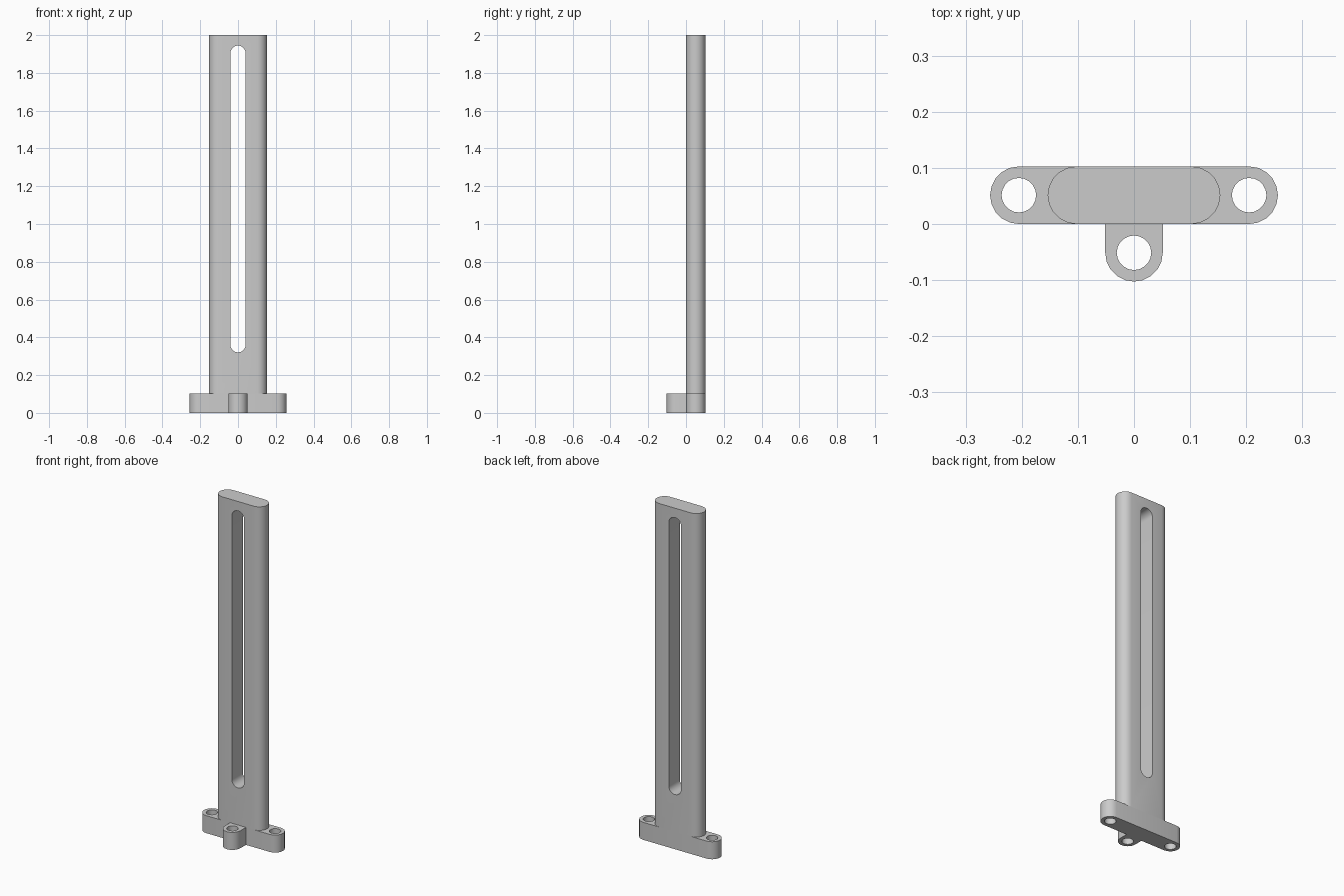
import bpy
import bmesh
from math import sin, cos, pi
from mathutils import Matrix, Vector

if "Cube" in bpy.data.objects:
    bpy.data.objects.remove(bpy.data.objects["Cube"])

R = 0.0513          # rounded end radius, half the plate thickness
BASE_H = 2 * R
HOLE_R = 0.0308
HOLE_X = 4 * R
HALF_ARC = 10       # segments in each half circle

grey = bpy.data.materials.new("plain grey")
grey.use_nodes = True
grey.diffuse_color = (0.6, 0.6, 0.6, 1)
grey.node_tree.nodes["Principled BSDF"].inputs["Base Color"].default_value = (0.6, 0.6, 0.6, 1)


def arc(cx, cy, r, start):
    """Half circle, counter-clockwise from the start angle."""
    return [(cx + r * cos(start + pi * i / HALF_ARC),
             cy + r * sin(start + pi * i / HALF_ARC)) for i in range(HALF_ARC + 1)]


def capsule(half, r, cy=0):
    return arc(half, cy, r, -pi / 2) + arc(-half, cy, r, pi / 2)


def prism(name, outline, low, high, turn=Matrix()):
    """Extrude a flat outline from low to high, then turn it into place."""
    bm = bmesh.new()
    face = bm.faces.new([bm.verts.new((x, y, low)) for x, y in outline])
    top = bmesh.ops.extrude_face_region(bm, geom=[face])["geom"]
    bmesh.ops.translate(bm, vec=Vector((0, 0, high - low)),
                        verts=[v for v in top if isinstance(v, bmesh.types.BMVert)])
    bmesh.ops.remove_doubles(bm, verts=bm.verts, dist=1e-5)
    bmesh.ops.transform(bm, matrix=turn, verts=bm.verts)
    bmesh.ops.recalc_face_normals(bm, faces=bm.faces)
    mesh = bpy.data.meshes.new(name)
    bm.to_mesh(mesh)
    bm.free()
    mesh.materials.append(grey)
    obj = bpy.data.objects.new(name, mesh)
    bpy.context.collection.objects.link(obj)
    return obj


def select(obj):
    bpy.ops.object.select_all(action='DESELECT')
    obj.select_set(True)
    bpy.context.view_layer.objects.active = obj


def cut(obj, cutter):
    cutter.hide_render = True
    mod = obj.modifiers.new("cut", 'BOOLEAN')
    mod.operation = 'DIFFERENCE'
    mod.solver = 'EXACT'
    mod.object = cutter
    select(obj)
    bpy.ops.object.modifier_apply(modifier=mod.name)
    bpy.data.objects.remove(cutter)


def hole(obj, x, y):
    circle = arc(x, y, HOLE_R, 0)[:-1] + arc(x, y, HOLE_R, pi)[:-1]
    cut(obj, prism("hole_cutter", circle, -0.1, BASE_H + 0.1))


# Wide foot with a screw hole at each end
base = prism("base_foot", capsule(HOLE_X, R, R), 0, BASE_H)
for side in (-1, 1):
    hole(base, side * HOLE_X, R)

# Front lug, round in front and flat against the foot
lug = prism("front_lug", arc(0, -R, R, pi) + [(R, 0), (-R, 0)], 0, BASE_H)
hole(lug, 0, -R)

# Tall rounded upright with a long slot through it
upright = prism("slotted_upright", capsule(2 * R, R, R), BASE_H, 2)
SLOT_R, SLOT_LOW, SLOT_HIGH = 0.04, 0.32, 1.945
turn = (Matrix.Translation((0, R, (SLOT_LOW + SLOT_HIGH) / 2))
        @ Matrix.Rotation(pi / 2, 4, 'X') @ Matrix.Rotation(pi / 2, 4, 'Z'))
half = (SLOT_HIGH - SLOT_LOW) / 2 - SLOT_R
cut(upright, prism("slot_cutter", capsule(half, SLOT_R), -0.2, 0.2, turn))

for part in (base, lug, upright):
    select(part)
    bpy.ops.object.shade_smooth_by_angle()
